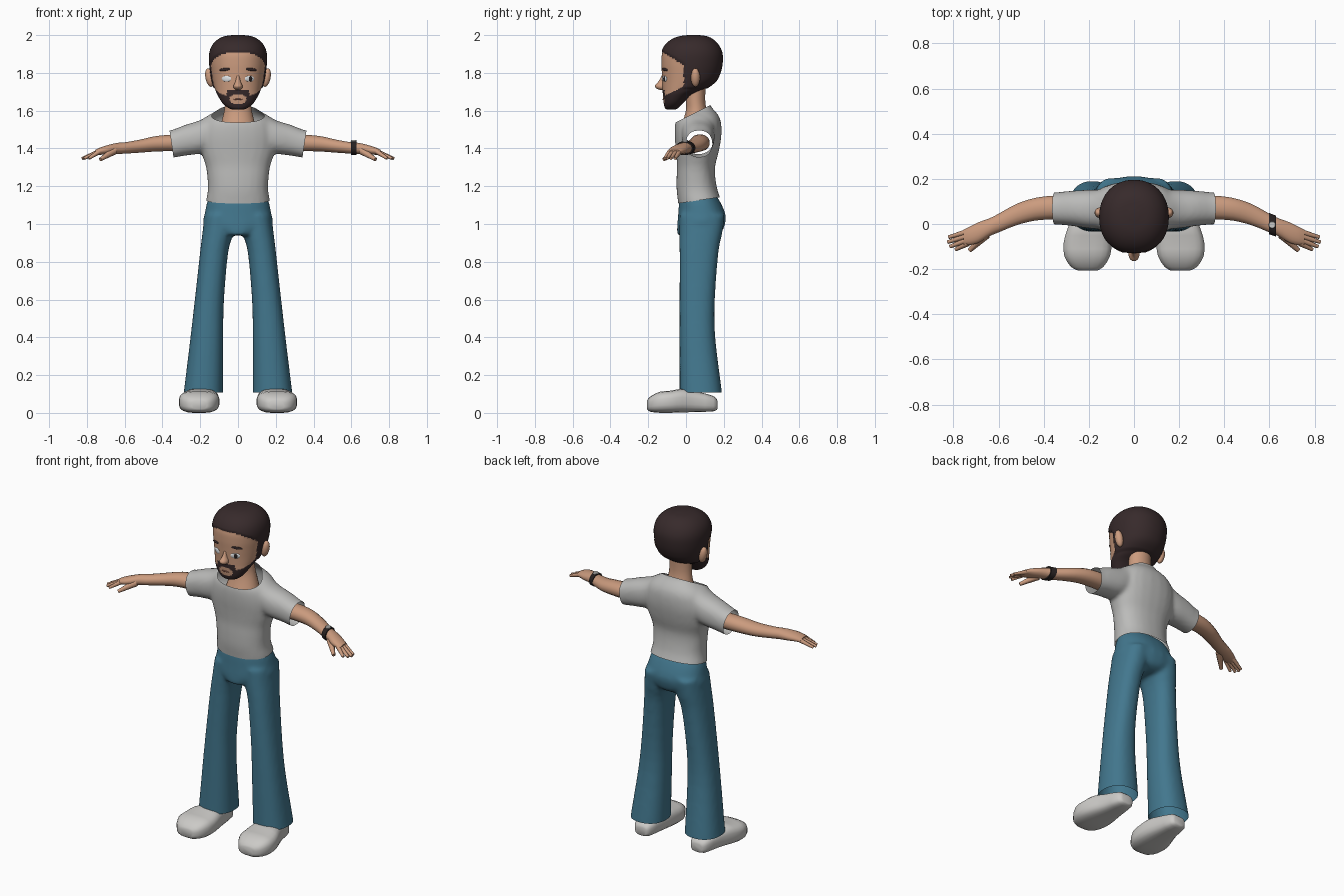
import bpy, bmesh, math
from mathutils import Vector, Matrix
from mathutils.bvhtree import BVHTree

if "Cube" in bpy.data.objects:
    bpy.data.objects.remove(bpy.data.objects["Cube"])


def material(name, r, g, b):
    m = bpy.data.materials.new(name)
    m.diffuse_color = (r, g, b, 1)
    m.use_nodes = True
    m.node_tree.nodes["Principled BSDF"].inputs["Base Color"].default_value = m.diffuse_color
    return m


SKIN = material("skin", 0.60, 0.33, 0.21)
HAIR = material("dark_brown_hair", 0.038, 0.023, 0.024)
SHIRT = material("grey_shirt", 0.50, 0.50, 0.49)
PANTS = material("blue_trousers", 0.055, 0.185, 0.27)
SHOE = material("light_grey_shoe", 0.60, 0.59, 0.57)
BLACK = material("black_strap", 0.02, 0.015, 0.015)
WHITE = material("eye_white", 0.75, 0.78, 0.80)
LIP = material("lip", 0.33, 0.13, 0.09)
AXES = {'x': (0, 1, 2), 'y': (1, 0, 2), 'z': (2, 0, 1)}


def spline(a, b, c, d, t):
    return 0.5 * (2*b + (c-a)*t + (2*a-5*b+4*c-d)*t*t + (3*b-a-3*c+d)*t**3)


def loft(bm, axis, secs, seg=24, sub=3, p=2.3, side=1):
    """Skin superellipse sections (t, a0, a1, b0, b1) along an axis."""
    dense = []
    for i in range(len(secs) - 1):
        q = [secs[max(0, min(len(secs) - 1, i + k))] for k in (-1, 0, 1, 2)]
        dense += [[spline(*v, j / sub) for v in zip(*q)] for j in range(sub)]
    dense.append(secs[-1])
    rings, new = [], []
    it, ia, ib = AXES[axis]
    for t, a0, a1, b0, b1 in dense:
        ring = []
        for k in range(seg):
            w = 2 * math.pi * (k + 0.5) / seg
            c, s = math.cos(w), math.sin(w)
            co = [0, 0, 0]
            co[it] = t
            co[ia] = (a0+a1)/2 + (a1-a0)/2 * math.copysign(abs(c)**(2/p), c)
            co[ib] = (b0+b1)/2 + (b1-b0)/2 * math.copysign(abs(s)**(2/p), s)
            co[0] *= side
            ring.append(bm.verts.new(co))
        rings.append(ring)
    for r, q in zip(rings, rings[1:]):
        for k in range(seg):
            n = (k + 1) % seg
            new.append(bm.faces.new((r[k], r[n], q[n], q[k])))
    new += [bm.faces.new(rings[0]), bm.faces.new(rings[-1])]
    bmesh.ops.recalc_face_normals(bm, faces=new)


def finger(bm, p0, p1, r0, r1):
    a, b = Vector(p0), Vector(p1)
    rot = (b - a).to_track_quat('Z', 'Y').to_matrix().to_4x4()
    bmesh.ops.create_cone(bm, cap_ends=True, segments=8, radius1=r0, radius2=r1,
                          depth=(b - a).length, matrix=Matrix.Translation((a + b) / 2) @ rot)


def finish(name, bm, *mats, angle=50):
    me = bpy.data.meshes.new(name)
    bm.to_mesh(me)
    bm.free()
    ob = bpy.data.objects.new(name, me)
    bpy.context.collection.objects.link(ob)
    for m in mats:
        me.materials.append(m)
    bpy.ops.object.select_all(action='DESELECT')
    ob.select_set(True)
    bpy.context.view_layer.objects.active = ob
    bpy.ops.object.shade_smooth_by_angle(angle=math.radians(angle))
    return ob


def garment(name, bm, mat, cuts):
    """Fuse overlapping lofts into one cloth surface, then trim the hems."""
    ob = finish("fused", bm, mat)
    r = ob.modifiers.new("fuse", 'REMESH')
    r.mode, r.voxel_size = 'VOXEL', 0.011
    s = ob.modifiers.new("soften", 'SMOOTH')
    s.factor, s.iterations = 0.5, 8
    dg = bpy.context.evaluated_depsgraph_get()
    out = bmesh.new()
    out.from_object(ob, dg)
    bpy.data.objects.remove(ob)
    for co, no in cuts:
        bmesh.ops.bisect_plane(out, geom=out.verts[:] + out.edges[:] + out.faces[:],
                               plane_co=co, plane_no=no, clear_outer=True)
    return finish(name, out, mat)


# Shirt: torso and sleeves
bm = bmesh.new()
torso = [(1.06, .170, -.035, .20), (1.12, .170, -.043, .188), (1.18, .160, -.050, .167),
         (1.25, .163, -.050, .155), (1.31, .172, -.048, .155), (1.38, .195, -.053, .173),
         (1.46, .205, -.060, .187), (1.53, .190, -.058, .187), (1.57, .160, -.040, .175),
         (1.60, .115, -.005, .152), (1.625, .085, .01, .13), (1.67, .080, .01, .125)]
loft(bm, 'z', [(z, -h, h, a, b) for z, h, a, b in torso])
for s in (1, -1):
    loft(bm, 'x', [(.08, .0, .14, 1.42, 1.60), (.14, -.02, .15, 1.39, 1.585),
                   (.20, -.02, .152, 1.372, 1.55), (.28, -.008, .147, 1.362, 1.525),
                   (.35, -.002, .14, 1.350, 1.498), (.41, .0, .14, 1.345, 1.49)], side=s)
garment("shirt", bm, SHIRT, [((0, 0, 1.115), (0, .15, -1)), ((0, 0, 1.565), (0, -.5, 1)),
                             ((.352, 0, 1.425), (1, 0, -.15)), ((-.352, 0, 1.425), (-1, 0, -.15))])

# Trousers: hips and flared legs
bm = bmesh.new()
hips = [(1.17, .140, -.02, .145), (1.12, .163, -.036, .18), (1.05, .178, -.042, .21),
        (1.0, .184, -.046, .207), (.96, .12, -.048, .19), (.94, .09, -.045, .15)]
loft(bm, 'z', [(z, -h, h, a, b) for z, h, a, b in hips])
for s in (1, -1):
    loft(bm, 'z', [(1.05, .015, .176, -.034, .207), (.95, .025, .189, -.035, .192),
                   (.85, .052, .201, -.034, .172), (.6, .074, .229, -.034, .153),
                   (.4, .078, .252, -.034, .155), (.13, .078, .285, -.034, .188),
                   (.05, .078, .295, -.034, .195)], side=s)
garment("trousers", bm, PANTS, [((0, 0, .107), (0, 0, -1))])

# Head with hair and beard chosen by position
bm = bmesh.new()
skull = [(1.605, .025, -.10, -.06), (1.615, .052, -.112, -.04), (1.64, .082, -.118, -.015),
         (1.68, .107, -.122, .03), (1.71, .120, -.124, .09), (1.755, .133, -.126, .152),
         (1.80, .141, -.128, .177), (1.85, .147, -.13, .188), (1.90, .147, -.127, .188),
         (1.94, .134, -.110, .172), (1.97, .107, -.078, .145), (1.988, .07, -.035, .11),
         (1.995, .02, .02, .06)]
loft(bm, 'z', [(z, -h, h, a, b) for z, h, a, b in skull], seg=96, sub=6, p=2.15)


def hairy(c):
    if c.y > -.012 - max(0, c.z - 1.84) * 1.6:
        return True
    if c.y < -.06 and (c.x / .045)**2 + ((c.z - 1.66) / .027)**2 < 1:
        return False
    moustache = c.y < -.08 and abs(c.x) < .06 and 1.66 < c.z < 1.708
    return moustache or c.z < 1.69 + (c.y + .09) * .5


tree = BVHTree.FromBMesh(bm)
for f in bm.faces:
    f.material_index = int(hairy(f.calc_center_median()))
bm.normal_update()
for v in bm.verts:
    if v.co.z > 1.72 and all(f.material_index for f in v.link_faces):
        v.co += v.normal * .006
finish("head", bm, SKIN, HAIR)


def face_plate(name, x, z, w, h, mat, tilt=0, lift=0.0):
    """Thin oval plate laid on the face."""
    loc, nor, _, _ = tree.ray_cast(Vector((x, -1, z)), Vector((0, 1, 0)))
    b = bmesh.new()
    rot = nor.to_track_quat('Z', 'Y').to_matrix().to_4x4()
    m = Matrix.Translation(loc + nor * lift) @ rot @ Matrix.Rotation(tilt, 4, 'Z')
    bmesh.ops.create_uvsphere(b, u_segments=16, v_segments=8, radius=1,
                              matrix=m @ Matrix.Diagonal((w, h, .0045, 1)))
    finish(name, b, mat)


for s, side in ((1, "left"), (-1, "right")):
    face_plate(side + "_eye", s * .061, 1.769, .028, .016, WHITE)
    face_plate(side + "_eyebrow", s * .071, 1.818, .033, .008, HAIR, -s * .1)
    # Ears
    b = bmesh.new()
    m = Matrix.Translation((s * .150, .05, 1.775)) @ Matrix.Rotation(s * .2, 4, 'Y')
    bmesh.ops.create_uvsphere(b, u_segments=14, v_segments=10, radius=1,
                              matrix=m @ Matrix.Diagonal((.023, .024, .05, 1)))
    finish(side + "_ear", b, SKIN)
face_plate("left_pupil", .064, 1.769, .012, .014, BLACK, lift=.002)
face_plate("mouth", 0, 1.66, .024, .004, LIP)

# Nose
bm = bmesh.new()
loft(bm, 'z', [(1.785, -.008, .008, -.13, -.11), (1.755, -.014, .014, -.146, -.1),
               (1.733, -.024, .024, -.166, -.1), (1.718, -.022, .022, -.158, -.1),
               (1.71, -.012, .012, -.14, -.1)], seg=12, p=2)
finish("nose", bm, SKIN)

# Neck and upper chest
bm = bmesh.new()
loft(bm, 'z', [(1.50, -.10, .10, -.035, .13), (1.56, -.083, .083, -.012, .12),
               (1.61, -.072, .072, .0, .108), (1.66, -.068, .068, -.002, .102),
               (1.75, -.068, .068, -.002, .105)], p=2)
finish("neck", bm, SKIN)

for s, side in ((1, "left"), (-1, "right")):
    # Arm and palm
    bm = bmesh.new()
    loft(bm, 'x', [(.30, .022, .125, 1.385, 1.475), (.36, .02, .126, 1.385, 1.473),
                   (.44, .014, .116, 1.383, 1.465), (.52, -.006, .09, 1.377, 1.447),
                   (.60, -.038, .046, 1.372, 1.433), (.64, -.055, .026, 1.370, 1.43),
                   (.69, -.085, .008, 1.367, 1.418), (.73, -.094, -.012, 1.366, 1.405),
                   (.755, -.094, -.025, 1.363, 1.393)], seg=16, p=2.1, side=s)
    # Fingers and thumb
    for y0, x1, y1 in ((-.034, .820, -.058), (-.052, .825, -.080),
                       (-.070, .815, -.100), (-.085, .79, -.113)):
        finger(bm, (s * .735, y0, 1.383), (s * x1, y1, 1.347), .0135, .008)
    finger(bm, (s * .655, -.045, 1.388), (s * .728, -.117, 1.342), .022, .010)
    finish(side + "_arm", bm, SKIN)
    # Shoes
    bm = bmesh.new()
    loft(bm, 'y', [(.166, .155, .220, .02, .065), (.145, .135, .245, .008, .09),
                   (.05, .118, .268, .004, .115), (-.02, .104, .295, .002, .128),
                   (-.08, .098, .312, 0, .118), (-.14, .105, .310, 0, .112),
                   (-.19, .135, .280, .006, .086), (-.207, .165, .245, .02, .065)],
         seg=20, sub=2, p=3, side=s)
    finish(side + "_shoe", bm, SHOE)

# Wristwatch
bm = bmesh.new()
loft(bm, 'x', [(.597, -.046, .050, 1.366, 1.440), (.628, -.056, .038, 1.364, 1.438)],
     seg=20, sub=1, p=2.1)
finish("watch_strap", bm, BLACK, angle=30)
bm = bmesh.new()
bmesh.ops.create_cone(bm, cap_ends=True, segments=12, radius1=.016, radius2=.014, depth=.008,
                      matrix=Matrix.Translation((.612, -.004, 1.441)))
finish("watch_face", bm, SHOE, angle=30)
